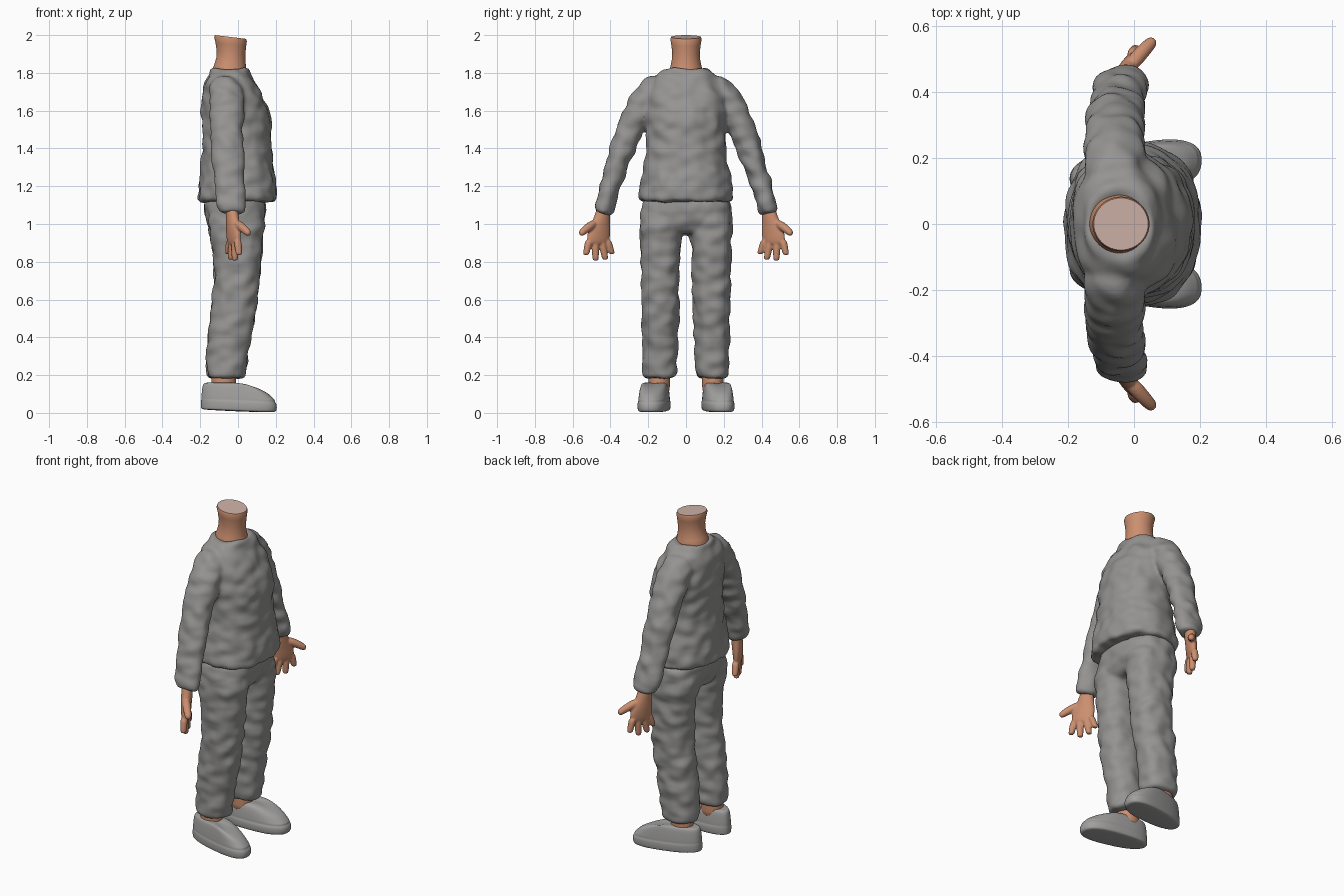
import bpy
import bmesh
import math
from mathutils import Vector, noise

default_cube = bpy.data.objects.get("Cube")
if default_cube:
    bpy.data.objects.remove(default_cube, do_unlink=True)


def make_material(name, colour):
    mat = bpy.data.materials.new(name)
    mat.use_nodes = True
    mat.diffuse_color = (*colour, 1)
    mat.node_tree.nodes["Principled BSDF"].inputs["Base Color"].default_value = (*colour, 1)
    return mat


CLOTH = make_material("grey cloth", (0.30, 0.295, 0.29))
SHOE = make_material("light grey shoe", (0.36, 0.355, 0.35))
SKIN = make_material("tan skin", (0.60, 0.275, 0.16))
CAP = make_material("pale neck cap", (0.62, 0.45, 0.39))


def power(value, exponent):
    return math.copysign(abs(value) ** exponent, value)


def bridge(bm, rings):
    """Join rings of points into a closed skin; returns the last cap."""
    loops = [[bm.verts.new(p) for p in ring] for ring in rings]
    for low, high in zip(loops, loops[1:]):
        for i in range(len(low)):
            j = (i + 1) % len(low)
            bm.faces.new((low[i], low[j], high[j], high[i]))
    bm.faces.new(loops[0][::-1])
    return bm.faces.new(loops[-1])


def ring(centre, u, v, count=24, square=2.0):
    points = []
    for i in range(count):
        a = math.tau * i / count
        points.append(centre + u * power(math.cos(a), 2 / square)
                      + v * power(math.sin(a), 2 / square))
    return points


def upright(bm, rows, square=2.3):
    """Loft level rings given as height, back, front, right, left."""
    rings = []
    for z, x0, x1, y0, y1 in rows:
        centre = Vector(((x0 + x1) / 2, (y0 + y1) / 2, z))
        rings.append(ring(centre, Vector(((x1 - x0) / 2, 0, 0)),
                          Vector((0, (y1 - y0) / 2, 0)), square=square))
    return bridge(bm, rings)


def tube(bm, rows, wide, count=20):
    """Loft rings along a path given as x, y, z, width, thickness."""
    wide = Vector(wide).normalized()
    points = [Vector(r[:3]) for r in rows]
    rings = []
    for i, row in enumerate(rows):
        along = points[min(i + 1, len(rows) - 1)] - points[max(i - 1, 0)]
        thick = along.cross(wide).normalized()
        rings.append(ring(points[i], wide * row[3], thick * row[4], count))
    bridge(bm, rings)


def mirrored(rows, side):
    return [(r[0], r[1] * side, *r[2:]) for r in rows]


def finish(name, bm, mats, voxel=0, rumple=0, subdivide=2):
    """Turn a bmesh into a smooth object, optionally fused and rumpled."""
    bmesh.ops.recalc_face_normals(bm, faces=bm.faces)
    mesh = bpy.data.meshes.new(name)
    bm.to_mesh(mesh)
    bm.free()
    obj = bpy.data.objects.new(name, mesh)
    bpy.context.collection.objects.link(obj)
    for mat in mats:
        mesh.materials.append(mat)
    if subdivide:
        obj.modifiers.new("round", 'SUBSURF').levels = subdivide
    if voxel:
        fuse = obj.modifiers.new("fuse", 'REMESH')
        fuse.mode = 'VOXEL'
        fuse.voxel_size = voxel
        soften = obj.modifiers.new("soften", 'SMOOTH')
        soften.factor = 0.5
        soften.iterations = 4
    graph = bpy.context.evaluated_depsgraph_get()
    baked = bpy.data.meshes.new_from_object(obj.evaluated_get(graph))
    obj.modifiers.clear()
    obj.data = baked
    if not baked.materials:
        for mat in mats:
            baked.materials.append(mat)
    if rumple:
        moves = [v.normal * rumple * noise.noise(Vector((v.co.x * 13, v.co.y * 13, v.co.z * 17)))
                 for v in baked.vertices]
        for v, move in zip(baked.vertices, moves):
            v.co += move
    baked.shade_smooth()
    if not voxel:
        baked.set_sharp_from_angle(angle=math.radians(50))
    return obj


# Shirt: body and both sleeves fused together
bm = bmesh.new()
body = [(1.115, -.205, .195, .235), (1.125, -.218, .208, .252), (1.18, -.213, .206, .252),
        (1.28, -.20, .195, .232), (1.4, -.187, .175, .208), (1.53, -.192, .183, .208),
        (1.62, -.197, .158, .215), (1.70, -.192, .12, .21), (1.77, -.172, .078, .178),
        (1.815, -.152, .06, .13), (1.835, -.138, .052, .105), (1.80, -.11, .03, .07)]
upright(bm, [(z, x0, x1, -y, y) for z, x0, x1, y in body])
sleeve = [(-.06, .10, 1.735, .09, .085), (-.06, .18, 1.695, .092, .095),
          (-.06, .25, 1.6, .092, .083), (-.058, .298, 1.5, .09, .073),
          (-.055, .337, 1.4, .087, .066), (-.045, .395, 1.22, .08, .056),
          (-.036, .43, 1.10, .078, .055), (-.034, .438, 1.065, .073, .05),
          (-.034, .44, 1.055, .055, .04)]
for side in (1, -1):
    tube(bm, mirrored(sleeve, side), (1, 0, 0))
finish("shirt", bm, [CLOTH], voxel=.011, rumple=.012)

# Trousers: pelvis and both legs fused together
bm = bmesh.new()
hips = [(1.16, -.18, .15, .23), (1.08, -.187, .152, .247),
        (1.0, -.165, .142, .245), (.94, -.13, .11, .19)]
upright(bm, [(z, x0, x1, -y, y) for z, x0, x1, y in hips])
leg = [(1.1, -.185, .15, .005, .248), (.95, -.15, .137, .018, .246),
       (.85, -.132, .126, .03, .24), (.7, -.127, .112, .033, .238),
       (.55, -.14, .102, .036, .236), (.4, -.162, .07, .042, .23),
       (.28, -.168, .05, .046, .228), (.2, -.168, .045, .047, .228),
       (.18, -.155, .032, .06, .216)]
for side in (1, -1):
    upright(bm, [(z, x0, x1, a * side, b * side) for z, x0, x1, a, b in leg])
finish("trousers", bm, [CLOTH], voxel=.010, rumple=.012)

# Neck with a pale cut face, tipped slightly forward
bm = bmesh.new()
rings = []
for z, x0, x1, y in [(1.72, -.13, .045, .085), (1.81, -.135, .05, .09), (1.835, -.125, .044, .082),
                     (1.87, -.115, .039, .075), (1.91, -.113, .039, .073), (1.95, -.119, .043, .078),
                     (1.978, -.126, .047, .083), (1.99, -.122, .043, .079)]:
    r = (x1 - x0) / 2
    rings.append(ring(Vector(((x0 + x1) / 2, 0, z)), Vector((r, 0, -r * .12)),
                      Vector((0, y, 0)), 48))
bridge(bm, rings).material_index = 1
finish("neck", bm, [SKIN, CAP], subdivide=0)

# Hands: palm, four fingers and a thumb
palm = [(-.034, .437, 1.10, .036, .032), (-.03, .443, 1.04, .042, .032),
        (-.026, .458, .98, .064, .03), (-.022, .465, .92, .07, .026),
        (-.022, .465, .885, .056, .02)]
fingers = [(.418, .392, .84), (.448, .427, .81), (.482, .478, .805), (.512, .53, .835)]
thumb = [(-.015, .475, 1.01, .022, .024), (.018, .515, .985, .024, .024),
         (.045, .543, .962, .021, .021), (.062, .562, .945, .016, .016)]
for side, label in ((1, "left"), (-1, "right")):
    bm = bmesh.new()
    across = (.45, .89 * side, 0)
    tube(bm, mirrored(palm, side), across)
    for base, tip, low in fingers:
        rows = []
        for t, r in ((0, .02), (.35, .021), (.7, .019), (.95, .017), (1, .011)):
            y = base + (tip - base) * t
            rows.append((-.02 + .42 * (y - .47), y, .92 + (low - .92) * t, r, r))
        tube(bm, mirrored(rows, side), across, 12)
    tube(bm, mirrored(thumb, side), (0, .5 * side, .8), 12)
    finish(label + "_hand", bm, [SKIN], voxel=.005)

    # Ankle
    bm = bmesh.new()
    upright(bm, [(z, -.14, -.01, .085 * side, .2 * side) for z in (.1, .14, .2, .25)], 2)
    finish(label + "_ankle", bm, [SKIN], subdivide=1)


def shoe_ring(length, width, height, rises, side):
    """Toe-out footprint, shrunk towards the heel as the upper climbs."""
    points = []
    for i in range(32):
        a = math.tau * i / 32
        x = .2 * power(math.cos(a), .8)
        lean = x / .2
        y = .165 + .028 * lean + .078 * (1 + .12 * lean) * width * power(math.sin(a), .8)
        x = -.14 + (x + .14) * length
        drop = min(max((x - .02) / .13, 0), 1)
        z = height * (.158 - .045 * drop) if rises else height + .008 * (1 - lean)
        points.append(Vector((x + .004, y * side, z)))
    return points


# Shoes with a grooved sole line
layers = [(.95, .9, 0, 0), (1, 1, .008, 0), (1.01, 1.03, .03, 0), (1, 1.02, .05, 0),
          (.975, .96, .058, 0), (.98, .97, .066, 0), (.95, .93, .68, 1),
          (.88, .86, .9, 1), (.76, .76, 1, 1), (.55, .6, 1.02, 1)]
for side, label in ((1, "left"), (-1, "right")):
    bm = bmesh.new()
    bridge(bm, [shoe_ring(*layer, side) for layer in layers])
    finish(label + "_shoe", bm, [SHOE])
